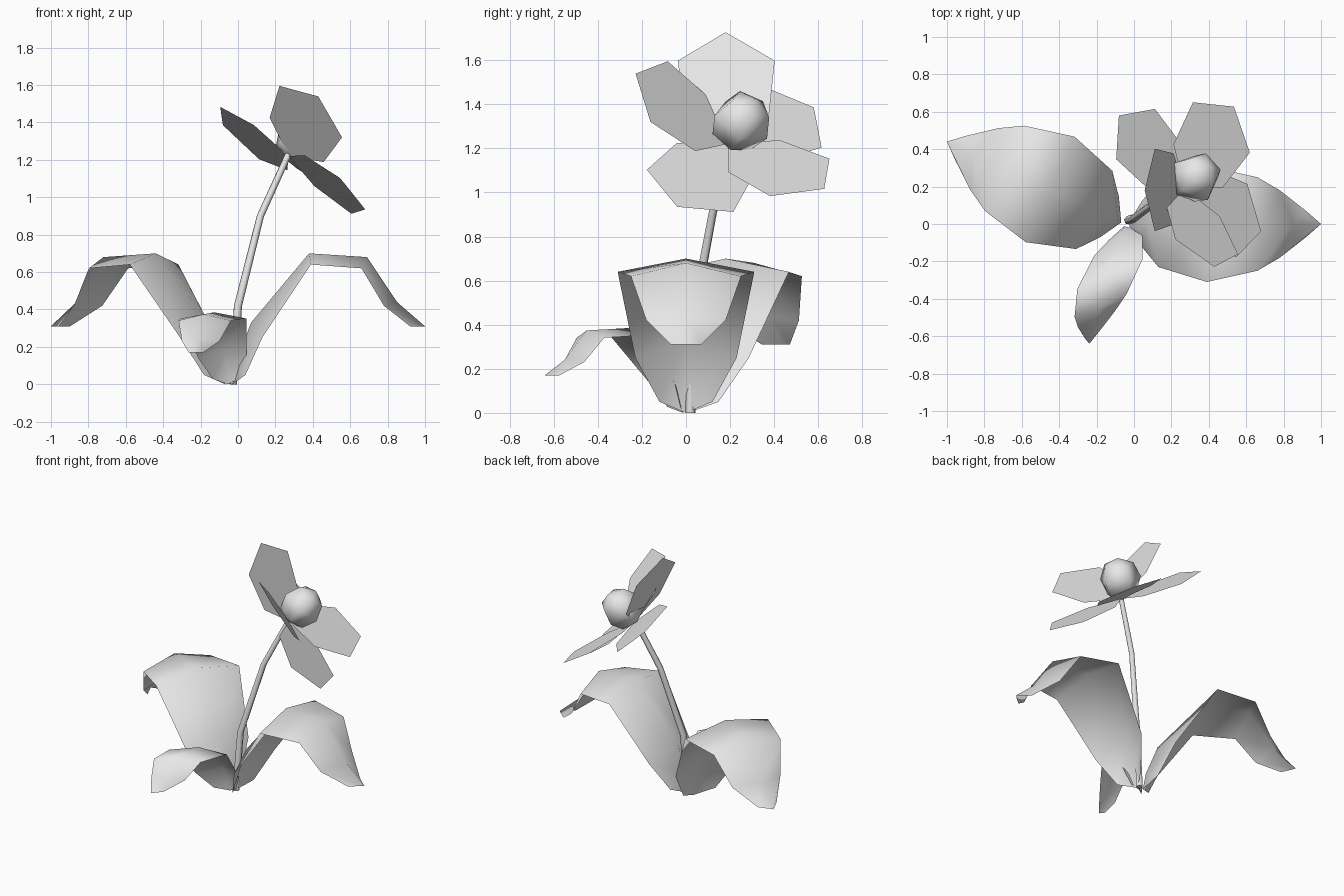
import bpy
import bmesh
from mathutils import Vector

if "Cube" in bpy.data.objects:
    bpy.data.objects.remove(bpy.data.objects["Cube"], do_unlink=True)

grey = bpy.data.materials.new("light_grey")
grey.use_nodes = True
grey.diffuse_color = (0.8, 0.8, 0.8, 1)
grey.node_tree.nodes["Principled BSDF"].inputs["Base Color"].default_value = (0.8, 0.8, 0.8, 1)


def add_object(name, data):
    obj = bpy.data.objects.new(name, data)
    data.materials.append(grey)
    bpy.context.collection.objects.link(obj)
    return obj


def finish(name, bm, smooth):
    for face in bm.faces:
        face.smooth = smooth
    mesh = bpy.data.meshes.new(name)
    bm.to_mesh(mesh)
    bm.free()
    return add_object(name, mesh)


# Leaf stations: edge distance, edge height, half width, ridge distance, ridge height
STATIONS = [
    (0.02, 0.00, 0.00, 0.02, 0.00),
    (0.09, 0.05, 0.12, 0.04, 0.12),
    (0.18, 0.25, 0.23, 0.12, 0.33),
    (0.44, 0.64, 0.31, 0.43, 0.70),
    (0.71, 0.62, 0.25, 0.74, 0.68),
    (0.83, 0.42, 0.18, 0.90, 0.44),
    (0.97, 0.31, 0.07, 1.05, 0.31),
]


def make_leaf(name, along, across, height):
    """Arched leaf with a raised midrib, laid out on two ground directions."""
    base = Vector((-0.05, 0, 0))
    along, across = Vector((*along, 0)), Vector((*across, 0))
    up = Vector((0, 0, height))
    bm = bmesh.new()
    rows = []
    for dist, z, half, ridge_dist, ridge_z in STATIONS:
        edge = base + along * dist + up * z
        ridge = base + along * ridge_dist + up * ridge_z
        rows.append([bm.verts.new(p) for p in
                     (edge - across * half, ridge, edge + across * half)])
    for a, b in zip(rows, rows[1:]):
        for i in range(2):
            bm.faces.new((a[i], b[i], b[i + 1], a[i + 1]))
    bmesh.ops.remove_doubles(bm, verts=bm.verts, dist=0.001)
    bmesh.ops.recalc_face_normals(bm, faces=bm.faces)
    if sum(f.normal.z for f in bm.faces) < 0:
        bmesh.ops.reverse_faces(bm, faces=bm.faces)
    return finish(name, bm, True)


make_leaf("left_leaf", (1, 0), (0, 1), 1)
make_leaf("right_leaf", (-0.905, 0.42), (0.42, 0.91), 1)
make_leaf("small_front_leaf", (-0.18, -0.61), (0.56, 0.25), 0.55)

# Bent stem
curve = bpy.data.curves.new("stem", "CURVE")
curve.dimensions = "3D"
curve.bevel_depth = 0.024
curve.bevel_resolution = 1
curve.use_fill_caps = True
spline = curve.splines.new("POLY")
path = [(-0.03, 0.02, 0), (0.0, 0.03, 0.42), (0.12, 0.12, 0.9), (0.27, 0.19, 1.23)]
spline.points.add(len(path) - 1)
for point, co in zip(spline.points, path):
    point.co = (*co, 1)
    point.radius = 1.0 - 0.25 * co[2] / 1.23
spline.use_smooth = True
add_object("stem", curve)

# Flat six-sided petals: length direction and width direction
HUB = Vector((0.27, 0.19, 1.22))
AXIS = Vector((0.5, 0.45, 0.75)).normalized()
OUTLINE = [(0, 0), (0.15, 0.19), (0.41, 0.22), (0.55, 0), (0.41, -0.22), (0.15, -0.19)]
PETALS = {
    "top_petal": ((-0.21, -0.01, 0.5), (0, 1, 0)),
    "front_petal": ((0.16, -0.42, 0.32), (0.34, -0.08, -0.28)),
    "lower_petal": ((0.41, -0.23, -0.285), (0.06, 0.39, -0.19)),
    "left_back_petal": ((0.26, 0.43, -0.2), (0.305, -0.27, -0.17)),
    "right_back_petal": ((-0.36, 0.4, 0.17), (0.2, 0.26, -0.27)),
}
for name, (length, width) in PETALS.items():
    length, width = Vector(length).normalized(), Vector(width).normalized()
    bm = bmesh.new()
    face = bm.faces.new([bm.verts.new(HUB + length * u + width * v) for u, v in OUTLINE])
    face.normal_update()
    if face.normal.dot(AXIS) < 0:
        face.normal_flip()
    finish(name, bm, False)

# Rounded five-sided flower centre
bm = bmesh.new()
bmesh.ops.create_uvsphere(bm, u_segments=5, v_segments=4, radius=0.14)
centre = finish("flower_centre", bm, True)
centre.location = (0.33, 0.25, 1.32)
centre.rotation_euler = AXIS.to_track_quat("Z", "Y").to_euler()
